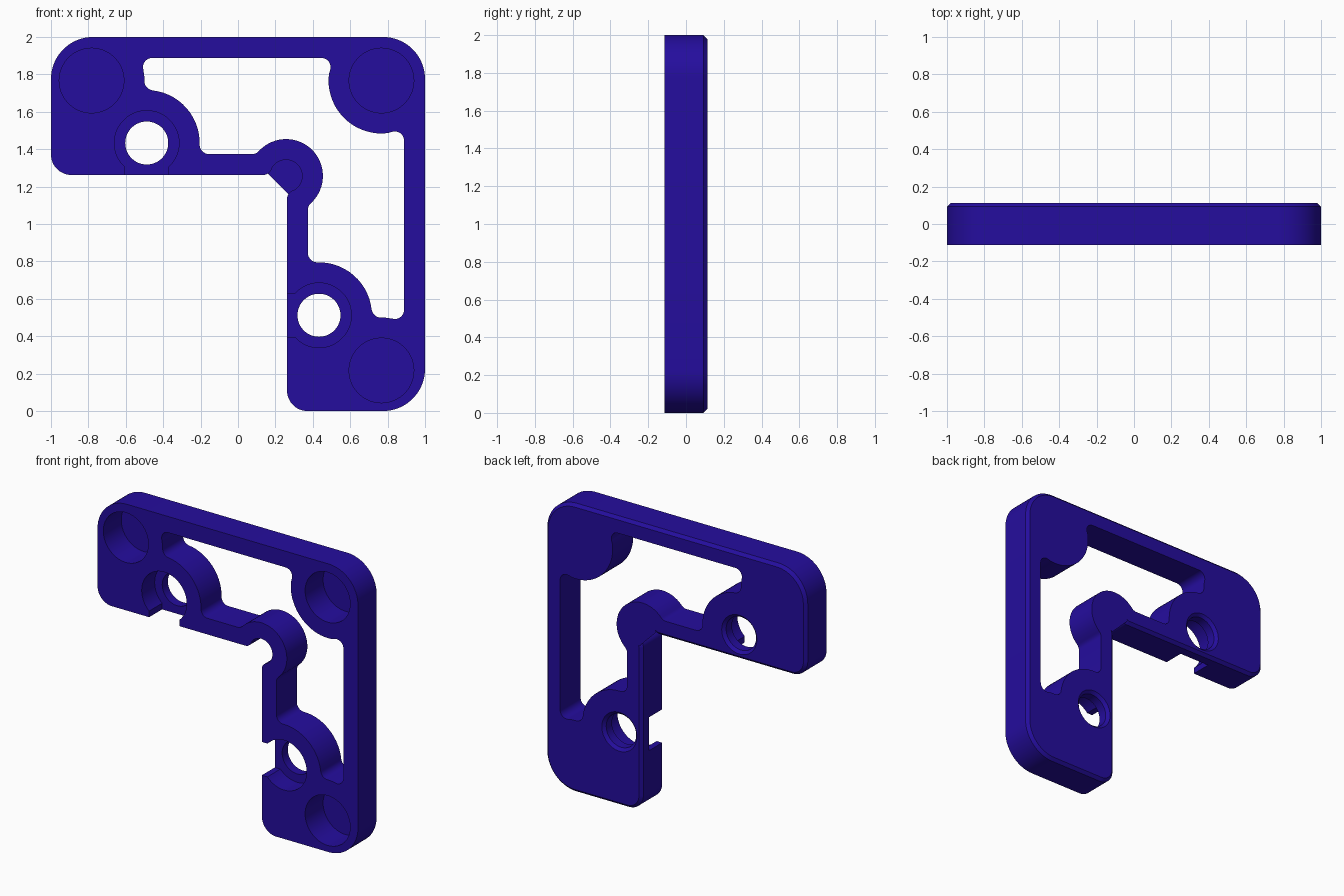
import bpy, bmesh, math

if "Cube" in bpy.data.objects:
    bpy.data.objects.remove(bpy.data.objects["Cube"])

FRONT, BACK, BEVEL = -0.1125, 0.1125, 0.02

blue = bpy.data.materials.new("deep blue")
blue.diffuse_color = (0.018, 0.004, 0.34, 1)
blue.use_nodes = True
blue.node_tree.nodes["Principled BSDF"].inputs["Base Color"].default_value = blue.diffuse_color


def arc(cx, cz, r, a0, a1):
    n = max(2, round(abs(a1 - a0) / 6))
    angles = [math.radians(a0 + (a1 - a0) * i / n) for i in range(n + 1)]
    return [(cx + r * math.cos(a), cz + r * math.sin(a)) for a in angles]


def flip(p):
    # reflection across the diagonal of the bracket
    return (p[1] - 1, p[0] + 1)


def close_by_mirror(half):
    return half + [flip(p) for p in reversed(half[1:-1])]


def circle(c, r):
    return arc(c[0], c[1], r, 0, 360)[:-1]


def inset(pts, d):
    # move every outline point inward by d
    n = len(pts)
    area = sum(pts[i - 1][0] * pts[i][1] - pts[i][0] * pts[i - 1][1] for i in range(n))
    s = 1 if area > 0 else -1
    out = []
    for i, (x, z) in enumerate(pts):
        (ax, az), (bx, bz) = pts[i - 1], pts[(i + 1) % n]
        l0, l1 = math.hypot(x - ax, z - az), math.hypot(bx - x, bz - z)
        nx = -(z - az) / l0 - (bz - z) / l1
        nz = (x - ax) / l0 + (bx - x) / l1
        k = 2 * d * s / (nx * nx + nz * nz)
        out.append((x + nx * k, z + nz * k))
    return out


def loft(name, rings):
    # solid through outlines given as (y, points)
    bm = bmesh.new()
    loops = [[bm.verts.new((x, y, z)) for x, z in pts] for y, pts in rings]
    for a, b in zip(loops, loops[1:]):
        for i in range(len(a)):
            bm.faces.new((a[i - 1], a[i], b[i], b[i - 1]))
    bm.faces.new(loops[0])
    bm.faces.new(loops[-1])
    bmesh.ops.recalc_face_normals(bm, faces=bm.faces)
    me = bpy.data.meshes.new(name)
    bm.to_mesh(me)
    bm.free()
    me.materials.append(blue)
    ob = bpy.data.objects.new(name, me)
    bpy.context.collection.objects.link(ob)
    return ob


# bracket body: relief groove at the inner corner, then around the arm
outline = close_by_mirror(
    arc(0.257, 1.257, 0.086, 45, 156) + arc(0.134, 1.312, 0.05, -24, -90)
    + arc(-0.89, 1.372, 0.11, -90, -180) + arc(-0.775, 1.775, 0.225, 180, 90)
    + arc(0.775, 1.775, 0.225, 90, 45))
# a point on the diagonal maps to itself, so both half ends are shared
bracket = loft("bracket", [(FRONT, outline), (BACK - BEVEL, outline),
                           (BACK, inset(outline, BEVEL))])

# open window following the bosses
window = close_by_mirror(
    arc(0.257, 1.257, 0.197, 45, 137.5) + arc(0.075, 1.424, 0.05, -42.5, -90)
    + arc(-0.155, 1.424, 0.05, -90, -178.5) + arc(-0.488, 1.433, 0.283, -1.5, 83.5)[1:]
    + arc(-0.450, 1.764, 0.05, 263.5, 179.5)[1:] + arc(-0.783, 1.767, 0.283, -0.5, 12.3)[1:]
    + arc(-0.458, 1.838, 0.05, 192.3, 90)[1:] + arc(0.445, 1.838, 0.05, 90, -12.3)
    + arc(0.767, 1.767, 0.283, 167.7, 225)[1:])
cutters = [loft("window_cutter", [(-0.3, window), (0.3, window)])]

# round blind pockets in the front
for c in [(-0.783, 1.767), (0.767, 1.767), flip((-0.783, 1.767))]:
    pts = circle(c, 0.173)
    cutters.append(loft("pocket_cutter", [(-0.3, pts), (0.085, pts)]))

# screw holes: keyed counterbore open to the inner edge, bevelled at the back
hole = (-0.488, 1.433)
key = arc(*hole, 0.173, -48, 228)
key += [(hole[0] - 0.116, 1.15), (hole[0] + 0.116, 1.15)]
for move in (lambda p: p, flip):
    pts = [move(p) for p in key]
    cutters.append(loft("counterbore_cutter", [(-0.3, pts), (0.03, pts)]))
    c = move(hole)
    cutters.append(loft("screw_hole_cutter", [
        (-0.3, circle(c, 0.115)), (BACK - BEVEL, circle(c, 0.115)),
        (BACK, circle(c, 0.135)), (0.3, circle(c, 0.135))]))

bpy.context.view_layer.objects.active = bracket
bracket.select_set(True)
for cutter in cutters:
    mod = bracket.modifiers.new("cut", 'BOOLEAN')
    mod.operation = 'DIFFERENCE'
    mod.solver = 'EXACT'
    mod.object = cutter
    bpy.ops.object.modifier_apply(modifier=mod.name)
    bpy.data.objects.remove(cutter)

bpy.ops.object.shade_smooth_by_angle(angle=math.radians(25))
